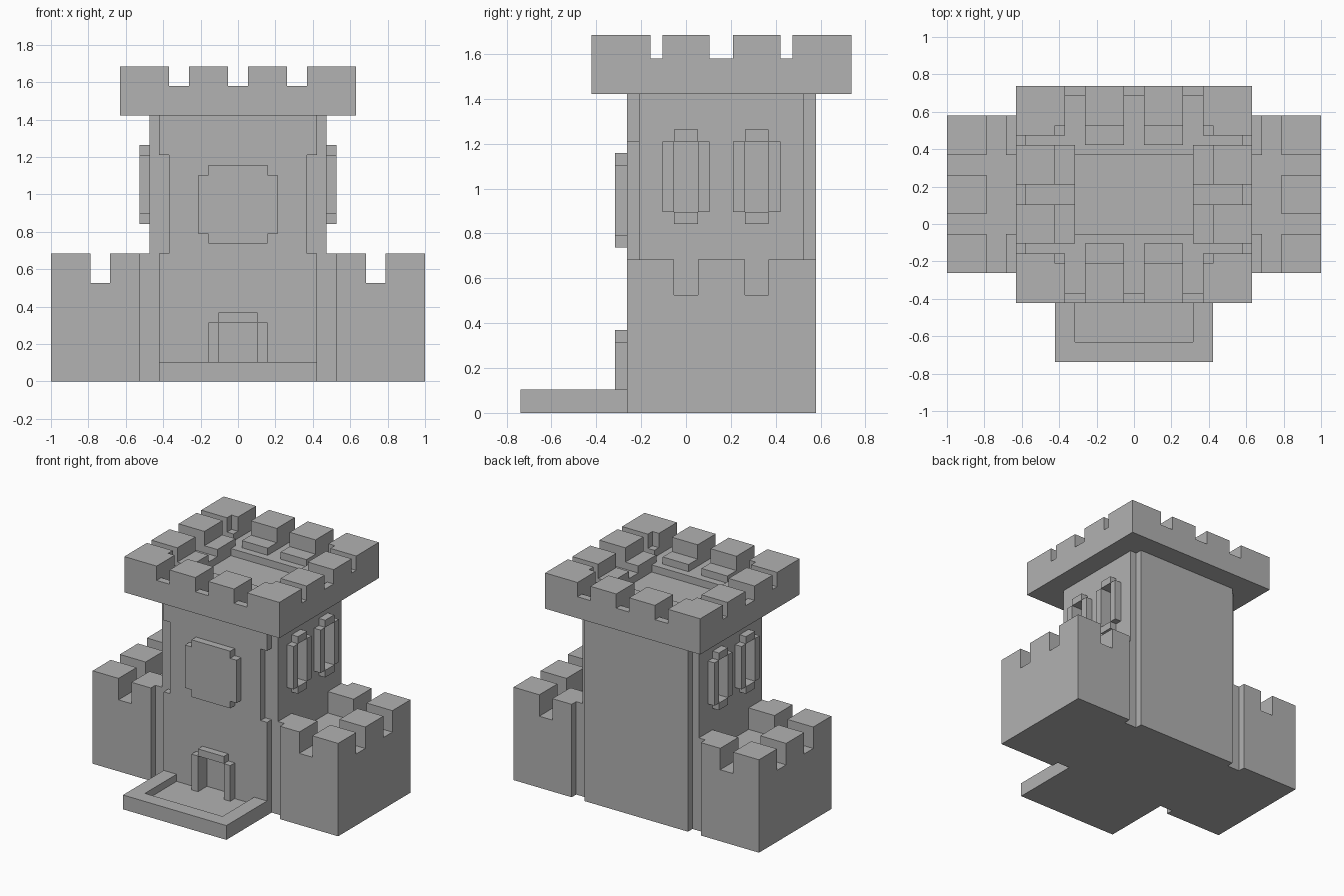
import bpy
import bmesh

cube = bpy.data.objects.get("Cube")
if cube:
    bpy.data.objects.remove(cube, do_unlink=True)

U = 2 / 38  # one building block

stone = bpy.data.materials.new("grey_stone")
stone.use_nodes = True
GREY = (0.445, 0.445, 0.445, 1)
stone.diffuse_color = GREY
stone.node_tree.nodes["Principled BSDF"].inputs["Base Color"].default_value = GREY


def add_boxes(name, boxes):
    """One object from boxes given as ((x0, x1), (y0, y1), (z0, z1)) in blocks."""
    bm = bmesh.new()
    for box in boxes:
        made = bmesh.ops.create_cube(bm, size=1)["verts"]
        for v in made:
            for axis in range(3):
                lo, hi = box[axis]
                v.co[axis] = U * (hi if v.co[axis] > 0 else lo)
    mesh = bpy.data.meshes.new(name)
    bm.to_mesh(mesh)
    bm.free()
    mesh.materials.append(stone)
    obj = bpy.data.objects.new(name, mesh)
    bpy.context.collection.objects.link(obj)
    return obj


def carve(obj, cuts):
    """Cut boxes out of an object and remove the cutters."""
    bpy.context.view_layer.objects.active = obj
    for cut in cuts:
        cutter = add_boxes("cutter", [cut])
        cutter.hide_render = True
        mod = obj.modifiers.new("cut", "BOOLEAN")
        mod.operation = "DIFFERENCE"
        mod.solver = "EXACT"
        mod.object = cutter
        bpy.ops.object.modifier_apply(modifier=mod.name)
        bpy.data.objects.remove(cutter, do_unlink=True)


def flip(box, side):
    """Mirror a box in x when side is -1."""
    (a, b), y, z = box
    return (box if side > 0 else ((-b, -a), y, z))


def both(boxes):
    return [flip(b, s) for b in boxes for s in (1, -1)]


# Tower with stepped corners, a doorway and window pockets
SIDE_WINDOWS = (0, 6)
tower = add_boxes("tower", [((-9, 9), (-5, 11), (0, 27))])
tower_cuts = [((8, 10), (-6, -4), (-1, 28)),
              ((8, 10), (10, 12), (-1, 28)),
              ((7, 10), (-6, -4), (13, 23))]
tower_cuts += [((8, 10), (y - 1, y + 1), (17, 23)) for y in SIDE_WINDOWS]
carve(tower, both(tower_cuts) + [((-2, 2), (-6, -4), (1, 6))])

# Low wings with crenels and a flat deck
for side, label in ((1, "left"), (-1, "right")):
    wing = add_boxes(label + "_wing", [flip(((9, 19), (-5, 11), (0, 13)), side)])
    wing_cuts = [((8, 10), (-6, -4), (-1, 14)),
                 ((8, 10), (10, 12), (-1, 14)),
                 ((8, 15), (-1, 7), (10, 14)),
                 ((13, 15), (-6, 12), (10, 14)),
                 ((14, 20), (-1, 1), (10, 14)),
                 ((14, 20), (5, 7), (10, 14))]
    carve(wing, [flip(c, side) for c in wing_cuts])

    # Side window frames
    for y, place in zip(SIDE_WINDOWS, ("front", "back")):
        frame = [((9, 10), (y - 2, y - 1), (17, 23)),
                 ((9, 10), (y + 1, y + 2), (17, 23)),
                 ((9, 10), (y - 1, y + 1), (23, 24)),
                 ((9, 10), (y - 1, y + 1), (16, 17))]
        add_boxes(f"{label}_{place}_window_frame", [flip(b, side) for b in frame])

# Crown: sunken deck, sills between merlons, and a central well
crown = add_boxes("crown", [((-12, 12), (-8, 14), (27, 32))])
crown_cuts = [((-8, 8), (-4, 10), (29, 33))]
for span in ((-7, -5), (-1, 1), (5, 7)):
    crown_cuts += [(span, (-9, 15), (30, 33)), (span, (-7, 13), (29, 33))]
for span in ((-3, -2), (2, 4), (8, 9)):
    crown_cuts += [((-13, 13), span, (30, 33)), ((-11, 11), span, (29, 33))]
crown_cuts.append(((-6, 6), (-1, 7), (28, 33)))
carve(crown, crown_cuts)

# Low steps behind the merlons
step_level = (29, 30)
steps = [((1, 5), (8, 10)), ((1, 5), (-4, -2)),
         ((6, 8), (4, 8)), ((6, 8), (-2, 2)),
         ((7, 8), (9, 10)), ((7, 8), (-4, -3))]
add_boxes("merlon_steps", both([(x, y, step_level) for x, y in steps]))

# Entrance platform with a raised rim
platform = add_boxes("entrance_platform", [((-8, 8), (-14, -5), (0, 2))])
carve(platform, [((-6, 6), (-12, -4), (1, 3))])

# Door frame
add_boxes("door_frame", both([((2, 3), (-6, -5), (1, 6))])
          + [((-2, 2), (-6, -5), (6, 7))])

# Large front panel with stepped corners
panel = add_boxes("front_panel", [((-4, 4), (-6, -5), (14, 22))])
carve(panel, both([((3, 5), (-7, -4), (13, 15)), ((3, 5), (-7, -4), (21, 23))]))
